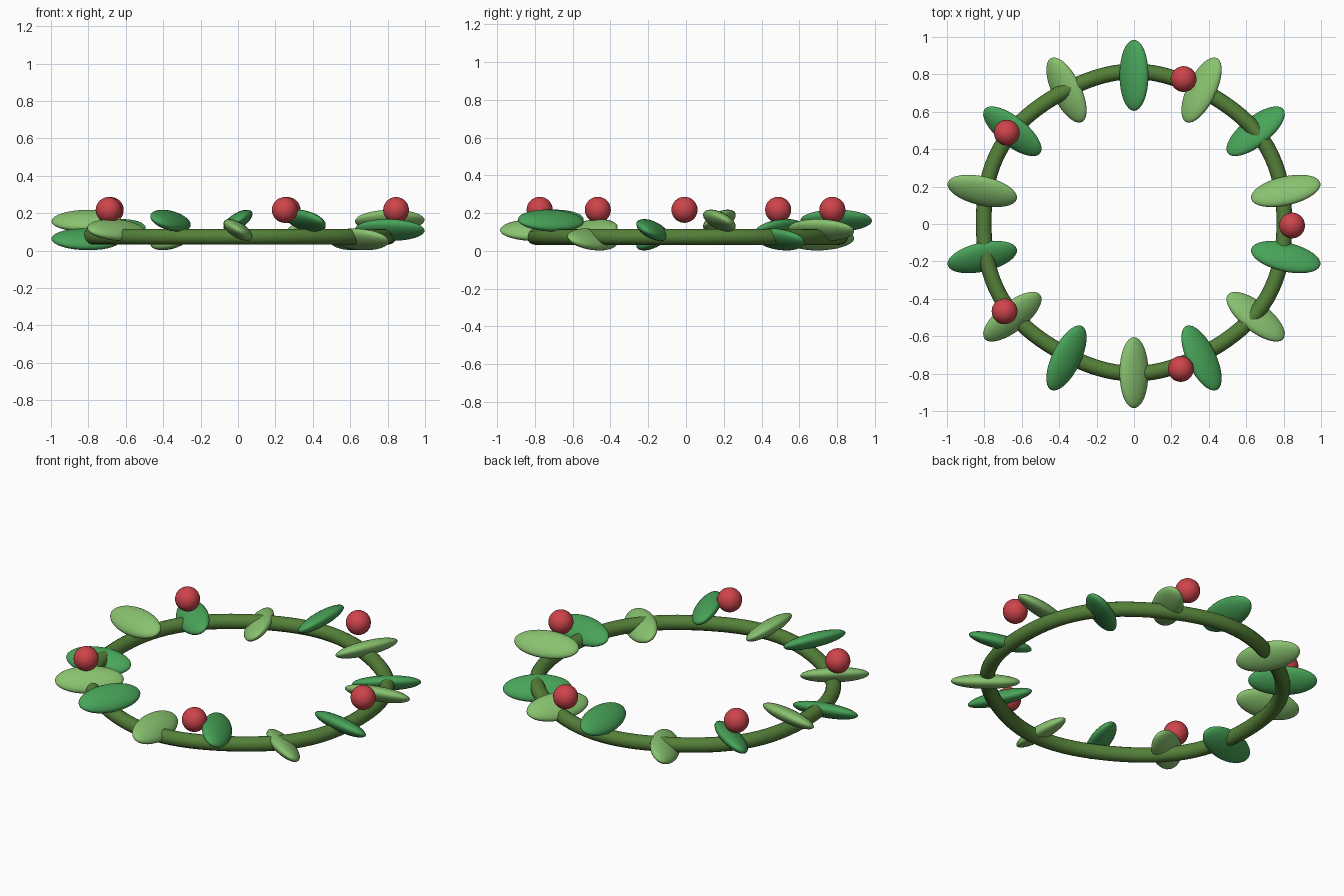
import bpy, bmesh, math
from mathutils import Matrix, Vector

if "Cube" in bpy.data.objects:
    bpy.data.objects.remove(bpy.data.objects["Cube"])


def material(name, rgb):
    m = bpy.data.materials.new(name)
    m.diffuse_color = (*rgb, 1.0)
    m.use_nodes = True
    m.node_tree.nodes["Principled BSDF"].inputs["Base Color"].default_value = m.diffuse_color
    return m


STEM = material("olive stem", (0.089, 0.214, 0.04))
LIGHT = material("light leaf green", (0.25, 0.54, 0.16))
DARK = material("dark leaf green", (0.065, 0.37, 0.10))
RED = material("berry red", (0.61, 0.058, 0.07))


def ellipsoid(name, matrix, mat, u=32, v=16):
    me = bpy.data.meshes.new(name)
    bm = bmesh.new()
    bmesh.ops.create_uvsphere(bm, u_segments=u, v_segments=v, radius=1.0, matrix=matrix)
    for f in bm.faces:
        f.smooth = True
    bm.to_mesh(me)
    bm.free()
    me.materials.append(mat)
    ob = bpy.data.objects.new(name, me)
    bpy.context.collection.objects.link(ob)
    return ob


# Vine ring: slightly uneven closed tube
N, SIDES, TUBE = 96, 16, 0.042
me = bpy.data.meshes.new("vine_ring")
bm = bmesh.new()
rings = []
for i in range(N):
    a = math.tau * i / N
    wave = -0.008 * math.cos(6 * a)
    c = Vector(((0.812 + wave) * math.cos(a), (0.80 + wave) * math.sin(a) + 0.008, 0.074))
    out = Vector((math.cos(a), math.sin(a), 0))
    ring = []
    for j in range(SIDES):
        t = math.tau * j / SIDES
        ring.append(bm.verts.new(c + TUBE * (out * math.cos(t) + Vector((0, 0, math.sin(t))))))
    rings.append(ring)
for i in range(N):
    p, q = rings[i], rings[(i + 1) % N]
    for j in range(SIDES):
        k = (j + 1) % SIDES
        bm.faces.new((p[j], q[j], q[k], p[k])).smooth = True
bm.normal_update()
bm.to_mesh(me)
bm.free()
me.materials.append(STEM)
bpy.context.collection.objects.link(bpy.data.objects.new("vine_ring", me))

# Leaves: radial ellipsoids, rolled about their length, at three cycling heights
for i in range(14):
    a = -math.pi / 2 + math.tau * i / 14
    z = (0.11, 0.16, 0.06)[i % 3]
    m = (Matrix.Translation((0.832 * math.cos(a), 0.795 * math.sin(a), z))
         @ Matrix.Rotation(a, 4, 'Z')
         @ Matrix.Rotation(-0.56, 4, 'X')
         @ Matrix.Diagonal((0.19, 0.088, 0.041, 1)))
    # sphere poles run along the leaf length
    m = m @ Matrix.Rotation(math.pi / 2, 4, 'Y')
    ellipsoid(f"leaf_{i + 1}", m, DARK if i % 2 else LIGHT)

# Berries resting above the ring
for i, (x, y) in enumerate([(0.845, -0.008), (0.265, 0.775), (-0.68, 0.488),
                            (-0.692, -0.467), (0.25, -0.775)]):
    m = Matrix.Translation((x, y, 0.217)) @ Matrix.Diagonal((0.069, 0.069, 0.069, 1))
    ellipsoid(f"berry_{i + 1}", m, RED)
